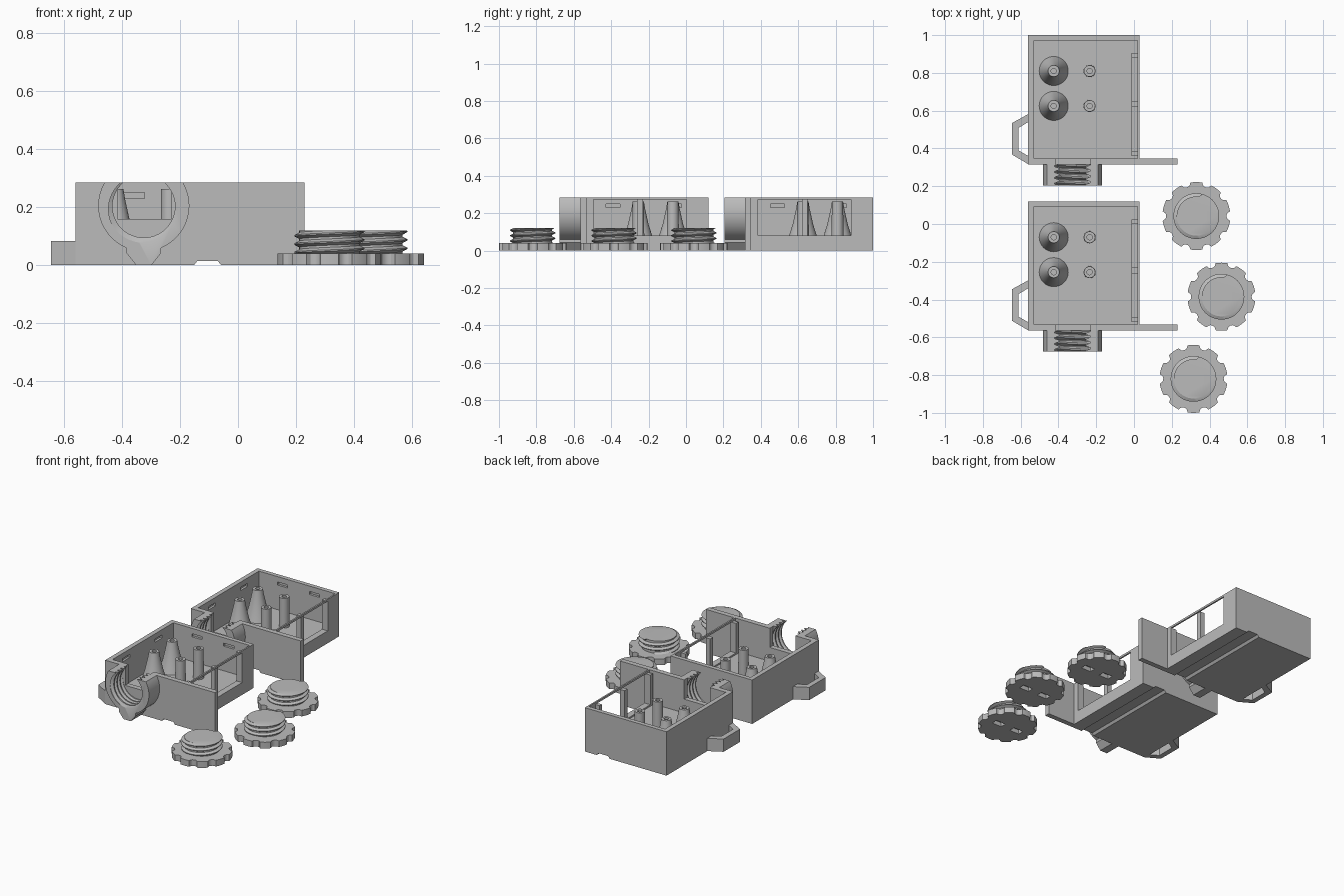
import bpy, bmesh, math

if "Cube" in bpy.data.objects:
    bpy.data.objects.remove(bpy.data.objects["Cube"])

grey = bpy.data.materials.new("light_grey")
grey.diffuse_color = (0.50, 0.50, 0.50, 1)
grey.use_nodes = True
grey.node_tree.nodes["Principled BSDF"].inputs["Base Color"].default_value = grey.diffuse_color


def finish(name, bm):
    bmesh.ops.remove_doubles(bm, verts=bm.verts, dist=1e-5)
    bmesh.ops.recalc_face_normals(bm, faces=bm.faces)
    me = bpy.data.meshes.new(name)
    bm.to_mesh(me)
    bm.free()
    me.materials.append(grey)
    ob = bpy.data.objects.new(name, me)
    bpy.context.collection.objects.link(ob)
    return ob


def prism(name, pts, lo, hi, axis="z"):
    """Extrude a closed outline along z (x, y points) or along y (x, z points)."""
    bm = bmesh.new()
    place = (lambda p, h: (p[0], p[1], h)) if axis == "z" else (lambda p, h: (p[0], h, p[1]))
    a = [bm.verts.new(place(p, lo)) for p in pts]
    b = [bm.verts.new(place(p, hi)) for p in pts]
    bm.faces.new(a)
    bm.faces.new(b)
    n = len(pts)
    for i in range(n):
        bm.faces.new((a[i], a[(i + 1) % n], b[(i + 1) % n], b[i]))
    return finish(name, bm)


def box(name, x0, x1, y0, y1, z0, z1):
    return prism(name, [(x0, y0), (x1, y0), (x1, y1), (x0, y1)], z0, z1)


def lathe(name, profile, x, y, n=32):
    """Spin (radius, z) points around a vertical axis."""
    bm = bmesh.new()
    rings = [[bm.verts.new((x + r * math.cos(2 * math.pi * i / n),
                            y + r * math.sin(2 * math.pi * i / n), z)) for i in range(n)]
             for r, z in profile]
    for a, b in zip(rings, rings[1:]):
        for i in range(n):
            bm.faces.new((a[i], a[(i + 1) % n], b[(i + 1) % n], b[i]))
    bm.faces.new(rings[0])
    bm.faces.new(rings[-1])
    return finish(name, bm)


def screw(name, root, crest, z0, z1, pitch, n=48):
    """Closed cylinder with a helical ridge, its axis on z."""
    shape = [(0.0, root), (0.25, root), (0.55, crest), (0.7, crest)]
    turns = int((z1 - z0) / pitch) + 3
    bm = bmesh.new()
    cols = []
    for j in range(n + 1):
        a = 2 * math.pi * j / n
        col = []
        for k in range(-2, turns):
            for f, r in shape:
                z = z0 + pitch * (k + f + j / n)
                if z <= z0 or z >= z1:
                    z, r = min(max(z, z0), z1), root
                col.append(bm.verts.new((r * math.cos(a), r * math.sin(a), z)))
        cols.append(col)
    for a, b in zip(cols, cols[1:]):
        for i in range(len(a) - 1):
            bm.faces.new((a[i], b[i], b[i + 1], a[i + 1]))
    bmesh.ops.remove_doubles(bm, verts=bm.verts, dist=1e-5)
    bmesh.ops.dissolve_degenerate(bm, edges=bm.edges, dist=1e-5)
    bmesh.ops.holes_fill(bm, edges=[e for e in bm.edges if e.is_boundary], sides=0)
    bmesh.ops.triangulate(bm, faces=[f for f in bm.faces if len(f.verts) == 4])
    return finish(name, bm)


def cut(ob, cutters):
    for c in cutters:
        m = ob.modifiers.new("cut", "BOOLEAN")
        m.operation, m.solver, m.object = "DIFFERENCE", "EXACT", c
    bpy.context.view_layer.update()
    dg = bpy.context.evaluated_depsgraph_get()
    me = bpy.data.meshes.new_from_object(ob.evaluated_get(dg))
    ob.modifiers.clear()
    ob.data = me
    for c in cutters:
        bpy.data.objects.remove(c)


def smooth(ob, deg=30):
    for p in ob.data.polygons:
        p.use_smooth = True
    ob.data.set_sharp_from_angle(angle=math.radians(deg))


TOP, FLOOR = 0.285, 0.07
parts = []

# Open case with the front wall running on past the right side
case = prism("case", [(-0.56, 0.315), (0.23, 0.315), (0.23, 0.348), (0.028, 0.348),
                      (0.028, 1.0), (-0.56, 1.0)], 0, TOP)
cutters = [
    box("cavity", -0.53, 0.018, 0.348, 0.972, FLOOR, 0.4),
    box("window", 0.0, 0.1, 0.385, 0.882, 0.08, 0.272),
    box("neck_slot", -0.415, -0.23, 0.25, 0.40, 0.16, 0.4),
    prism("groove", [(-0.16, -0.01), (-0.05, -0.01), (-0.07, 0.015), (-0.14, 0.015)],
          0.2, 1.1, "y"),
]
for y in (0.49, 0.82):      # lid catches in the left wall
    cutters.append(box("catch", -0.545, -0.5, y - 0.037, y + 0.037, 0.23, 0.25))
for x in (-0.36, -0.13):    # lid catches in the back wall
    cutters.append(box("catch", x - 0.037, x + 0.037, 0.95, 0.987, 0.23, 0.25))
cut(case, cutters)
parts.append(case)

# Window frame: sill and three uprights
parts.append(box("window_sill", -0.013, 0.018, 0.36, 0.905, FLOOR, 0.08))
for y0, y1 in ((0.36, 0.385), (0.619, 0.65), (0.882, 0.905)):
    parts.append(box("window_post", -0.013, 0.018, y0, y1, 0.08, 0.272))

# Screw posts, plain and flared, each with a blind hole
for y in (0.625, 0.81):
    hole = [(0.03, 0.262), (0.014, 0.262), (0.014, 0.16)]
    parts.append(lathe("screw_post", [(0.032, FLOOR)] + hole, -0.235, y))
    parts.append(lathe("flared_post", [(0.077, FLOOR), (0.055, 0.14), (0.036, 0.225)] + hole,
                       -0.425, y))

# Threaded half spout on a tapered foot
cx, cz, R = -0.325, 0.205, 0.157
a0 = math.asin((TOP - cz) / R)
a1 = -math.acos(0.06 / R)
arc = [a0 + (a1 - a0) * i / 24 for i in range(25)]
right = [(R * math.cos(a), cz + R * math.sin(a)) for a in arc]
right += [(0.06, 0.042), (0.026, 0.0)]
outline = [(cx + x, z) for x, z in right] + [(cx - x, z) for x, z in reversed(right)]
spout = prism("spout", outline, 0.205, 0.315, "y")
bore = screw("bore", 0.108, 0.126, -0.02, 0.14, 0.031)
bore.rotation_euler = (math.radians(-90), 0, 0)
bore.location = (cx, 0.195, cz - 0.002)
cut(spout, [bore])
parts.append(spout)

# Strap loop on the left side
parts.append(prism("strap_loop", [(-0.56, 0.582), (-0.645, 0.535), (-0.645, 0.367),
                                  (-0.56, 0.317), (-0.56, 0.36), (-0.612, 0.39),
                                  (-0.612, 0.508), (-0.56, 0.54)], 0, 0.083))

# Second case, in front of the first
for ob in parts:
    smooth(ob)
    twin = ob.copy()
    twin.name = "front_" + ob.name
    twin.location.y -= 0.88
    bpy.context.collection.objects.link(twin)

# Screw caps: scalloped grip, threaded plug, two pockets underneath
rim = []
for k in range(10):
    base = 2 * math.pi * k / 10
    for i in range(7):      # scallop
        t = -1 + i / 3
        r = 0.18 - 0.02 * math.sqrt(max(0, 1 - t * t))
        rim.append((base + 0.14 * t, r))
    for t in (0.2, 0.314, 0.43):
        rim.append((base + t, 0.18))
grip = prism("cap_grip", [(r * math.cos(a), r * math.sin(a)) for a, r in rim], 0, 0.04)
cut(grip, [box("pocket", s * 0.07 - 0.035, s * 0.07 + 0.035, -0.02, 0.02, -0.02, 0.028)
           for s in (-1, 1)])
plug = screw("cap_thread", 0.104, 0.121, 0.04, 0.12, 0.029)
for ob in (grip, plug):
    smooth(ob)
for i, (x, y) in enumerate(((0.33, 0.042), (0.463, -0.385), (0.315, -0.82))):
    for src in (grip, plug):
        ob = src if i == 0 else src.copy()
        ob.location = (x, y, 0)
        if i:
            bpy.context.collection.objects.link(ob)
